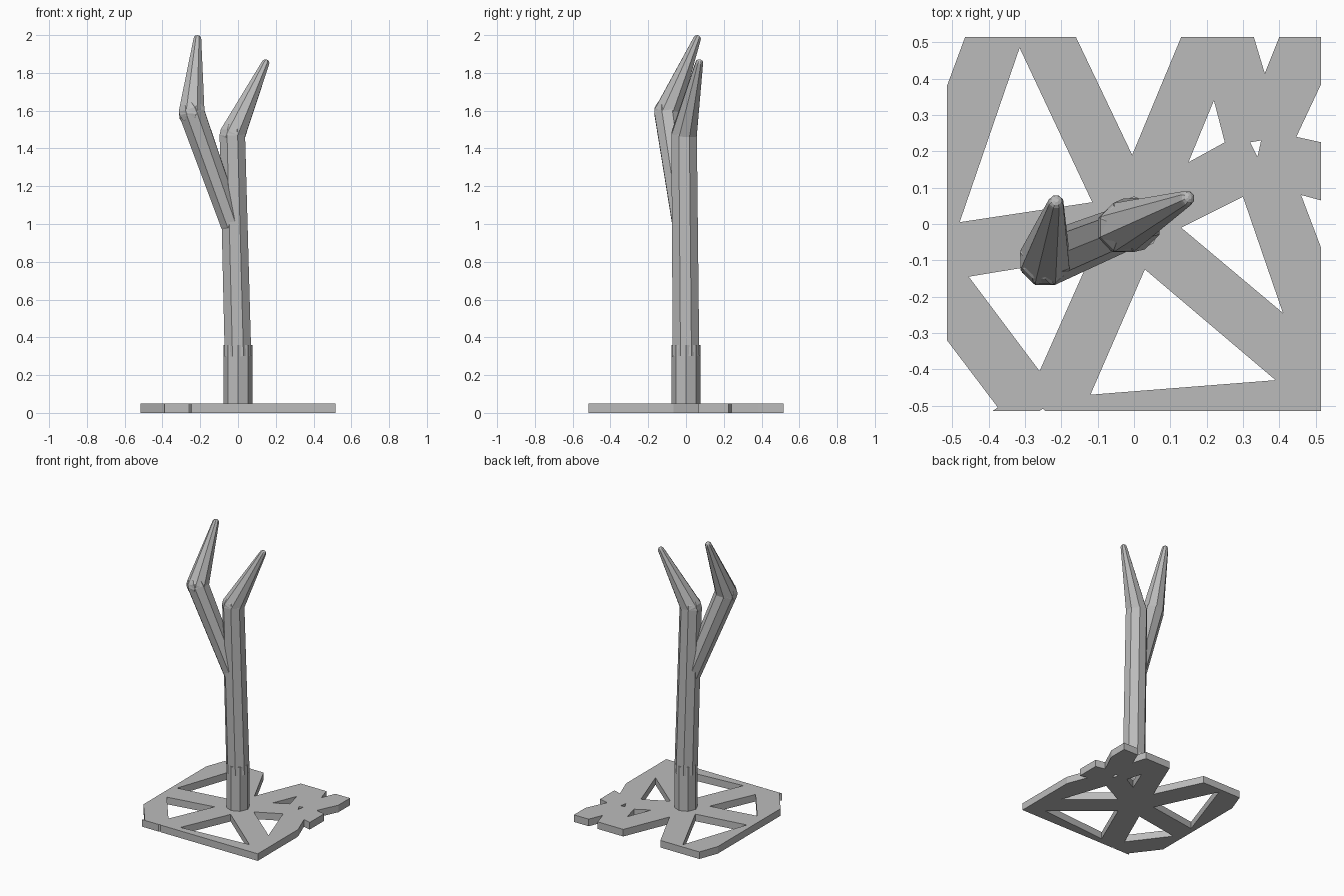
import bpy, bmesh, math
from mathutils import Vector, Matrix

cube = bpy.data.objects.get("Cube")
if cube:
    bpy.data.objects.remove(cube, do_unlink=True)

grey = bpy.data.materials.new("plain grey")
grey.use_nodes = True
grey.diffuse_color = (0.5, 0.5, 0.5, 1)
grey.node_tree.nodes["Principled BSDF"].inputs["Base Color"].default_value = (0.5, 0.5, 0.5, 1)

SIDES = 8
THICK = 0.05


def add_object(name, bm):
    bmesh.ops.recalc_face_normals(bm, faces=bm.faces)
    mesh = bpy.data.meshes.new(name)
    bm.to_mesh(mesh)
    bm.free()
    mesh.materials.append(grey)
    obj = bpy.data.objects.new(name, mesh)
    bpy.context.collection.objects.link(obj)
    return obj


def limb(name, start, end, r0, r1, phase=0.5, cap0=True, cap1=True):
    """Tapered faceted rod between two points, with optional rounded ends."""
    start, end = Vector(start), Vector(end)
    axis = end - start
    length = axis.length
    steps = [math.radians(a) for a in (25, 50, 75)]
    rings = [(0, r0), (length, r1)]
    if cap0:
        rings = [(-r0 * math.sin(a), r0 * math.cos(a)) for a in reversed(steps)] + rings
    if cap1:
        rings += [(length + r1 * math.sin(a), r1 * math.cos(a)) for a in steps]
    frame = Matrix.Translation(start) @ Vector((0, 0, 1)).rotation_difference(axis).to_matrix().to_4x4()
    bm = bmesh.new()
    loops = []
    for h, r in rings:
        angles = [2 * math.pi * (i + phase) / SIDES for i in range(SIDES)]
        loops.append([bm.verts.new(frame @ Vector((r * math.cos(a), r * math.sin(a), h))) for a in angles])
    for low, high in zip(loops, loops[1:]):
        for i in range(SIDES):
            j = (i + 1) % SIDES
            bm.faces.new((low[i], low[j], high[j], high[i]))
    bm.faces.new(loops[0])
    bm.faces.new(loops[-1])
    return add_object(name, bm)


# Flat base plate: outer outline followed by its triangular openings
E = 0.515
outlines = [
    [(-.465, E), (-.16, E), (-.005, .19), (.13, E), (.33, E), (.36, .415), (.4, E), (E, E),
     (E, .385), (.447, .24), (E, .225), (E, .065), (.46, .08), (E, -.065), (E, -E),
     (-.245, -E), (-.25, -.508), (-.26, -E), (-.39, -E), (-.375, -.505), (-E, -.32), (-E, .38)],
    [(-.315, .485), (-.48, .005), (-.115, .06)],
    [(.22, .34), (.25, .225), (.15, .17)],
    [(.32, .225), (.35, .23), (.34, .185)],
    [(.3, .075), (.13, -.01), (.41, -.245)],
    [(.03, -.125), (.39, -.43), (-.12, -.47)],
    [(-.455, -.145), (-.26, -.405), (-.12, -.09)],
]
bm = bmesh.new()
for outline in outlines:
    ring = [bm.verts.new((x, y, 0)) for x, y in outline]
    for a, b in zip(ring, ring[1:] + ring[:1]):
        bm.edges.new((a, b))
bmesh.ops.triangle_fill(bm, edges=bm.edges[:], use_beauty=True, normal=(0, 0, 1))
bmesh.ops.dissolve_limit(bm, angle_limit=0.01, verts=bm.verts[:], edges=bm.edges[:])
top = bmesh.ops.extrude_face_region(bm, geom=bm.faces[:], use_keep_orig=True)
bmesh.ops.translate(bm, vec=(0, 0, THICK), verts=[v for v in top["geom"] if isinstance(v, bmesh.types.BMVert)])
add_object("base_plate", bm)

# Post, upper trunk, and the two bent prongs
fork = (-.03, -.01, 1.47)
elbow = (-.245, -.1, 1.59)
limb("post_socket", (0, 0, .01), (0, 0, .36), .076, .076, phase=0, cap0=False, cap1=False)
limb("trunk", (0, 0, .3), fork, .076, .073, cap0=False)
limb("trunk_tip", fork, (.145, .07, 1.85), .073, .022)
limb("branch", (-.035, -.015, 1.0), elbow, .062, .073)
limb("branch_tip", elbow, (-.215, .058, 1.978), .073, .022)
